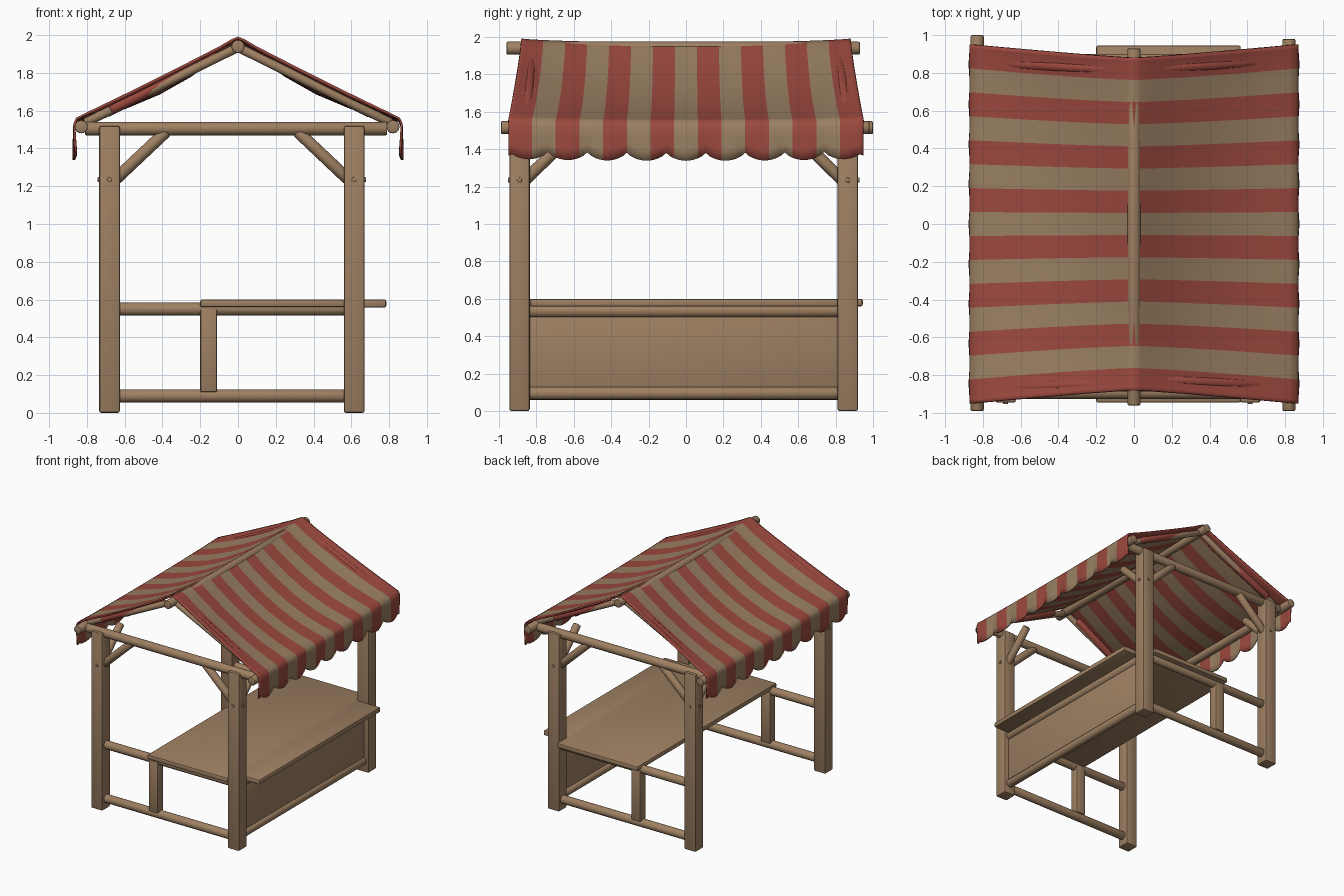
import bpy, bmesh, math
from mathutils import Vector

cube = bpy.data.objects.get("Cube")
if cube:
    bpy.data.objects.remove(cube, do_unlink=True)


def material(name, rgb):
    m = bpy.data.materials.new(name)
    m.use_nodes = True
    m.diffuse_color = (*rgb, 1)
    bsdf = m.node_tree.nodes["Principled BSDF"]
    bsdf.inputs["Base Color"].default_value = (*rgb, 1)
    bsdf.inputs["Roughness"].default_value = 0.8
    return m


WOOD = material("warm_wood", (0.34, 0.215, 0.122))
RED = material("red_cloth", (0.33, 0.066, 0.048))
TAN = material("tan_cloth", (0.32, 0.213, 0.122))


def finish(name, bm, mats, angle=40):
    bmesh.ops.recalc_face_normals(bm, faces=bm.faces)
    me = bpy.data.meshes.new(name)
    bm.to_mesh(me)
    bm.free()
    for m in mats:
        me.materials.append(m)
    ob = bpy.data.objects.new(name, me)
    bpy.context.collection.objects.link(ob)
    bpy.ops.object.select_all(action='DESELECT')
    ob.select_set(True)
    bpy.context.view_layer.objects.active = ob
    bpy.ops.object.shade_smooth_by_angle(angle=math.radians(angle))
    return ob


def box(name, lo, hi, bevel=0.01):
    lo, hi = Vector(lo), Vector(hi)
    bm = bmesh.new()
    bmesh.ops.create_cube(bm, size=1)
    for v in bm.verts:
        v.co = (lo + hi) / 2 + v.co * (hi - lo)
    bmesh.ops.bevel(bm, geom=bm.edges[:], offset=bevel, segments=2, affect='EDGES', profile=0.5)
    return finish(name, bm, [WOOD])


def pole(name, a, b, r, bevel=0.008):
    """Round beam between two points with softened ends."""
    a, b = Vector(a), Vector(b)
    d = b - a
    bm = bmesh.new()
    bmesh.ops.create_cone(bm, cap_ends=True, segments=16, radius1=r, radius2=r, depth=d.length)
    rims = [e for e in bm.edges if abs(e.verts[0].co.z - e.verts[1].co.z) < 1e-5]
    bmesh.ops.bevel(bm, geom=rims, offset=bevel, segments=2, affect='EDGES', profile=0.5)
    rot = d.to_track_quat('Z', 'Y')
    for v in bm.verts:
        v.co = (a + b) / 2 + rot @ v.co
    return finish(name, bm, [WOOD])


# Corner posts, braces and pegs
XP = {"right": -0.68, "left": 0.615}
YP = {"front": -0.89, "back": 0.865}
for sx, x in XP.items():
    for sy, y in YP.items():
        tag = f"{sy}_{sx}"
        ix, iy = (-1 if x > 0 else 1), (-1 if y > 0 else 1)
        box("post_" + tag, (x - 0.055, y - 0.055, 0), (x + 0.055, y + 0.055, 1.52), 0.012)
        pole("cross_brace_" + tag, (x + ix * 0.03, y, 1.235), (x + ix * 0.30, y, 1.49), 0.032)
        pole("side_brace_" + tag, (x, y + iy * 0.03, 1.235), (x, y + iy * 0.27, 1.47), 0.032)
        pole("side_peg_" + tag, (x, y, 1.235), (x - ix * 0.063, y, 1.235), 0.013, 0.003)
        pole("end_peg_" + tag, (x, y, 1.235), (x, y - iy * 0.063, 1.235), 0.013, 0.003)

# Gable ends: rails, uprights, tie beams and rafters
for sy, y in YP.items():
    for part, z in (("lower_rail_", 0.09), ("middle_rail_", 0.55)):
        pole(part + sy, (-0.66, y, z), (0.6, y, z), 0.035)
    box("upright_" + sy, (-0.2, y - 0.04, 0.11), (-0.11, y + 0.04, 0.55))
    pole("tie_beam_" + sy, (-0.81, y, 1.505), (0.79, y, 1.505), 0.036)
    for s, side in ((-1, "right"), (1, "left")):
        pole(f"rafter_{sy}_{side}", (0, y * 0.97, 1.935), (s * 0.81, y * 0.97, 1.535), 0.024)

# Long poles
pole("ridge_pole", (0, -0.96, 1.94), (0, 0.93, 1.94), 0.035)
pole("eave_pole_right", (-0.83, -0.99, 1.515), (-0.83, 1.0, 1.515), 0.035)
pole("eave_pole_left", (0.82, -0.99, 1.515), (0.82, 0.98, 1.515), 0.035)

# Counter
pole("counter_lower_rail", (0.615, -0.86, 0.095), (0.615, 0.84, 0.095), 0.035)
pole("counter_upper_rail", (0.615, -0.86, 0.535), (0.615, 0.84, 0.535), 0.035)
box("counter_panel", (0.605, -0.85, 0.1), (0.628, 0.83, 0.53), 0.004)
box("counter_top", (-0.2, -0.945, 0.56), (0.565, 0.945, 0.6))
box("counter_shelf", (0.555, -0.832, 0.558), (0.785, 0.812, 0.6))

# Canopy: slope points from ridge to eave, then the hanging valance
STRIPES, SCALLOPS, COLS = 15, 9, 90
SLOPE = [(0, 1.992), (0.035, 1.978), (0.1, 1.94), (0.26, 1.858), (0.42, 1.778),
         (0.6, 1.688), (0.74, 1.62), (0.82, 1.582), (0.858, 1.562), (0.872, 1.53)]


def cloth_point(x, z, v):
    t = min(abs(x) / 0.86, 1)
    sag = (1 - v * v) ** 0.7 if abs(v) < 1 else 0
    half = 0.88 + 0.07 * t ** 1.3
    drop = sag * (0.022 + 0.065 * math.sin(math.pi * t) - 0.01 * t)
    return Vector((x, v * half, z - drop))


bm = bmesh.new()
grid = []
for c in range(COLS + 1):
    v = 2 * c / COLS - 1
    curve = abs(math.sin(math.pi * SCALLOPS * c / COLS)) ** 0.7
    hem = 1.392 - 0.042 * curve
    if c in (0, COLS):
        hem = 1.365
    valance = []
    for k in (1, 2, 3):
        wave = 0.006 * math.cos(2 * math.pi * SCALLOPS * c / COLS) * k / 3
        valance.append((0.874 - wave - 0.004 * k / 3, 1.53 + (hem - 1.53) * k / 3))
    half = SLOPE + valance
    line = [(-x, z) for x, z in reversed(half[1:])] + half
    grid.append([bm.verts.new(cloth_point(x, z, v)) for x, z in line])
for c in range(COLS):
    stripe = c * STRIPES // COLS
    for a in range(len(grid[0]) - 1):
        f = bm.faces.new((grid[c][a], grid[c][a + 1], grid[c + 1][a + 1], grid[c + 1][a]))
        f.material_index = stripe % 2
canopy = finish("striped_canopy", bm, [RED, TAN], 60)
if sum(p.normal.z for p in canopy.data.polygons) < 0:
    canopy.data.flip_normals()
mod = canopy.modifiers.new("thickness", 'SOLIDIFY')
mod.thickness = 0.012
mod.offset = -1

# Rolled folds lying along both gable edges of the canopy
FOLDS = {"front_right": (-1, -0.855, 0.1, 0.68), "front_left": (1, -0.84, 0.15, 0.72),
         "back_right": (-1, 0.835, 0.11, 0.71), "back_left": (1, 0.84, 0.13, 0.65)}
for tag, (s, y, x0, x1) in FOLDS.items():
    a = Vector((s * x0, y - math.copysign(0.015, y), 1.945 - x0 * 0.505))
    b = Vector((s * x1, y + math.copysign(0.015, y), 1.945 - x1 * 0.505))
    d = b - a
    bm = bmesh.new()
    bmesh.ops.create_uvsphere(bm, u_segments=16, v_segments=10, radius=0.03)
    stretch = d.length / 2 - 0.03
    rot = d.to_track_quat('Z', 'Y')
    for p in bm.verts:
        p.co.z += math.copysign(stretch, p.co.z) if abs(p.co.z) > 1e-4 else 0
        p.co = (a + b) / 2 + rot @ p.co
    finish("rolled_fold_" + tag, bm, [RED], 60)
